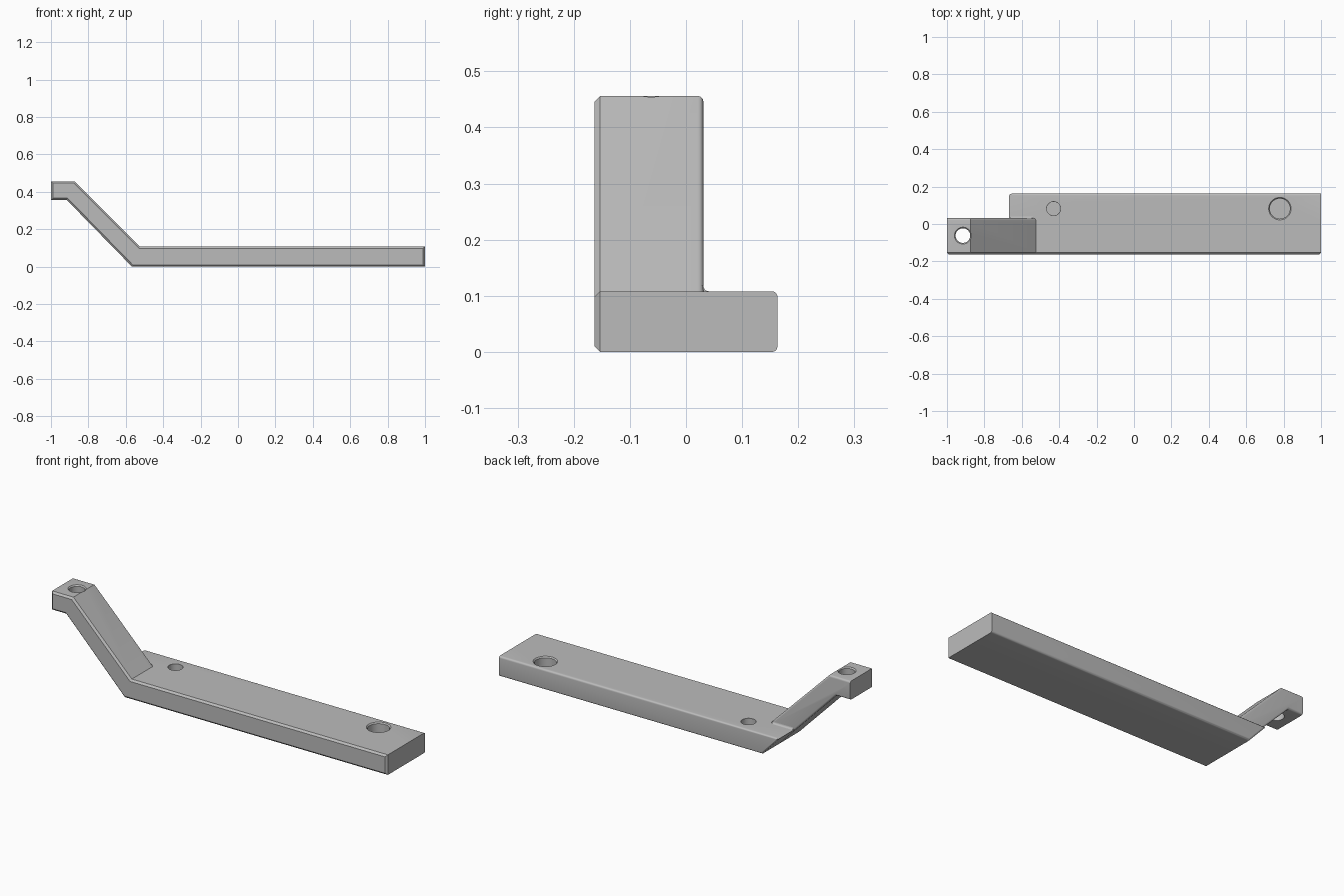
import bpy, bmesh, math
from mathutils import Vector

if "Cube" in bpy.data.objects:
    bpy.data.objects.remove(bpy.data.objects["Cube"])

grey = bpy.data.materials.new("plain grey")
grey.diffuse_color = (0.5, 0.5, 0.5, 1)
grey.use_nodes = True
grey.node_tree.nodes["Principled BSDF"].inputs["Base Color"].default_value = grey.diffuse_color

FRONT, ARM_BACK, BACK, T, R = -0.163, 0.031, 0.163, 0.108, 0.01
ARM = [(-0.567, 0), (1, 0), (1, T), (-0.525, T), (-0.873, 0.456),
       (-1, 0.456), (-1, 0.356), (-0.915, 0.356)]
BASE = [(-0.567, 0), (1, 0), (1, T), (-0.667, T)]


def inset(pts, d, keep_ends):
    """Move each edge of a counter-clockwise outline inwards by d."""
    lines = []
    for i, p in enumerate(pts):
        a, b = Vector(p), Vector(pts[(i + 1) % len(pts)])
        t = (b - a).normalized()
        fixed = keep_ends and abs(t.x) < 1e-6
        n = Vector((-t.y, t.x))
        lines.append((n, n.dot(a) + (0 if fixed else d)))
    out = []
    for i in range(len(pts)):
        (n, c), (m, e) = lines[i - 1], lines[i]
        k = n.x * m.y - n.y * m.x
        out.append(((c * m.y - e * n.y) / k, (n.x * e - m.x * c) / k))
    return out


def make(name, rings):
    """Solid from matching closed rings of 3D points."""
    bm = bmesh.new()
    vs = [[bm.verts.new(p) for p in ring] for ring in rings]
    n = len(vs[0])
    for a, b in zip(vs, vs[1:]):
        for i in range(n):
            j = (i + 1) % n
            bm.faces.new((a[i], a[j], b[j], b[i]))
    bm.faces.new(vs[0][::-1])
    bm.faces.new(vs[-1])
    bmesh.ops.recalc_face_normals(bm, faces=bm.faces)
    me = bpy.data.meshes.new(name)
    bm.to_mesh(me)
    bm.free()
    me.materials.append(grey)
    ob = bpy.data.objects.new(name, me)
    bpy.context.collection.objects.link(ob)
    return ob


def slab(name, pts, front, back, chamfer):
    """Outline extruded in y, chamfered in front, rounded behind."""
    steps = [(front, R, False), (front + R, 0, False)] if chamfer else [(front, 0, False)]
    for k in range(6):
        a = math.radians(18 * k)
        steps.append((back - R + R * math.sin(a), R * (1 - math.cos(a)), True))
    return make(name, [[(x, y, z) for x, z in inset(pts, d, e)] for y, d, e in steps])


def hole(x, y, r, bottom, top, rim):
    """Round cutter that flares slightly at its top rim."""
    rings = [(bottom, r), (top - rim, r), (top, r + rim), (top + 0.02, r + rim)]
    return make("hole_cutter", [[(x + q * math.cos(i * math.tau / 48),
                                  y + q * math.sin(i * math.tau / 48), z)
                                 for i in range(48)] for z, q in rings])


def combine(ob, other, op):
    m = ob.modifiers.new(op, 'BOOLEAN')
    m.operation, m.solver, m.object = op, 'EXACT', other
    bpy.ops.object.select_all(action='DESELECT')
    bpy.context.view_layer.objects.active = ob
    ob.select_set(True)
    bpy.ops.object.modifier_apply(modifier=m.name)
    bpy.data.objects.remove(other)


# Front rail with the raised arm, joined to the wide base bar
bracket = slab("bracket", ARM, FRONT, ARM_BACK, True)
combine(bracket, slab("base_bar", BASE, 0.0, BACK, False), 'UNION')

# Mounting holes: large and small blind ones, and one through the arm
for args in [(0.78, 0.082, 0.054, 0.02, T, 0.006),
             (-0.43, 0.082, 0.037, 0.03, T, 0.0005),
             (-0.915, -0.062, 0.039, 0.3, 0.456, 0.006)]:
    combine(bracket, hole(*args), 'DIFFERENCE')

# Concave fillet where the arm rises from the base
arc = [(ARM_BACK + R - R * math.cos(a), T + R - R * math.sin(a))
       for a in (math.radians(18 * k) for k in range(6))]
section = [(ARM_BACK - R, T - 0.005), (ARM_BACK - R, T + R)] + arc + [(ARM_BACK + R, T - 0.005)]
fillet = make("arm_fillet", [[(x, y, z) for y, z in section] for x in (-0.66, -0.54)])

for ob in (bracket, fillet):
    bpy.ops.object.select_all(action='DESELECT')
    ob.select_set(True)
    bpy.context.view_layer.objects.active = ob
    bpy.ops.object.shade_smooth_by_angle(angle=math.radians(30))
